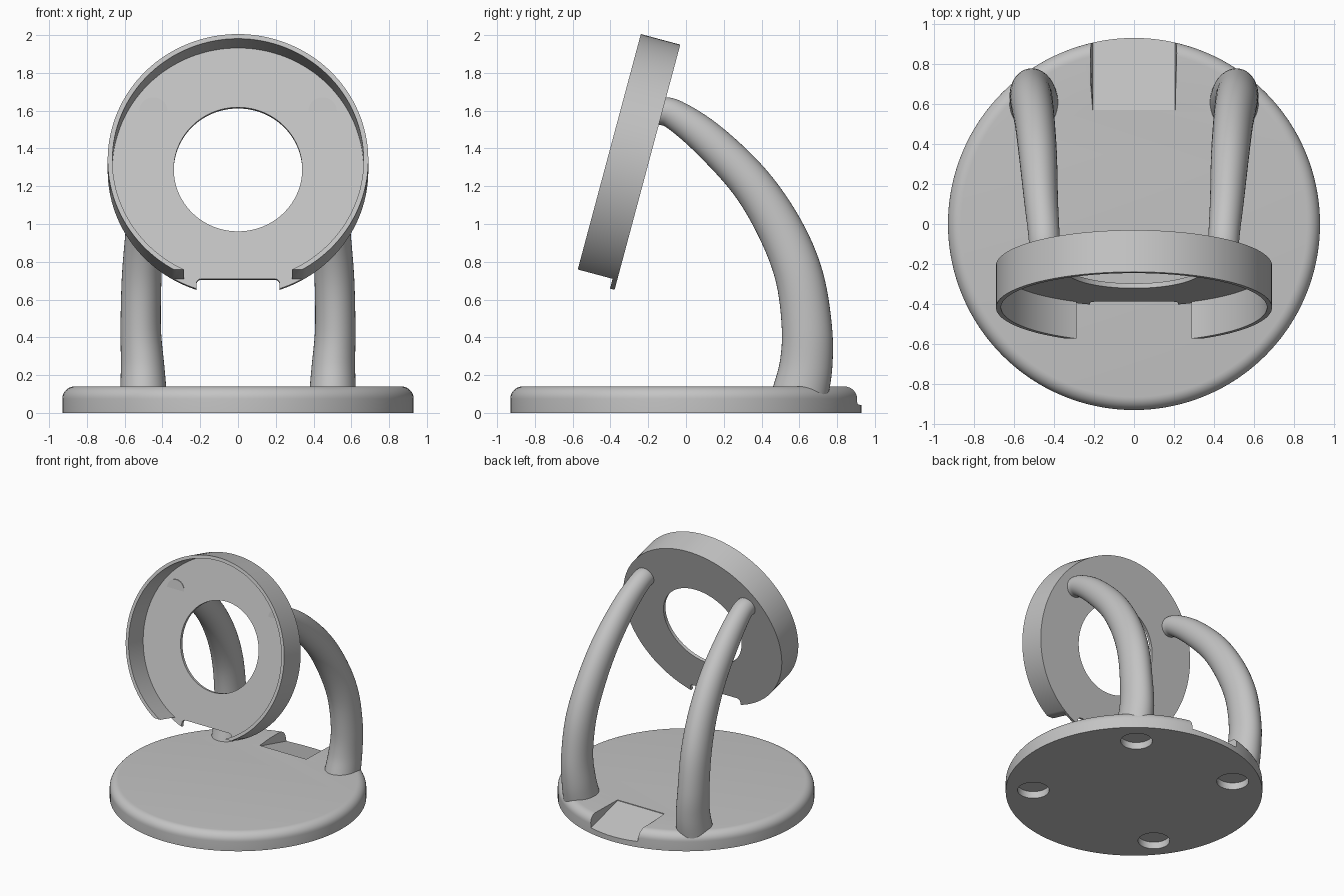
import bpy, bmesh, math
from mathutils import Vector, Matrix

cube = bpy.data.objects.get("Cube")
if cube:
    bpy.data.objects.remove(cube, do_unlink=True)

GREY = (0.55, 0.55, 0.55, 1)
grey = bpy.data.materials.new("matte_grey")
grey.use_nodes = True
grey.diffuse_color = GREY
bsdf = next(n for n in grey.node_tree.nodes if n.type == 'BSDF_PRINCIPLED')
bsdf.inputs["Base Color"].default_value = GREY
bsdf.inputs["Roughness"].default_value = 0.6


def make_object(name, bm):
    bmesh.ops.recalc_face_normals(bm, faces=bm.faces)
    mesh = bpy.data.meshes.new(name)
    bm.to_mesh(mesh)
    bm.free()
    mesh.materials.append(grey)
    obj = bpy.data.objects.new(name, mesh)
    bpy.context.collection.objects.link(obj)
    return obj


def lathe(name, profile, axis, closed, steps=128):
    """Spin a profile of points around an axis through the origin."""
    bm = bmesh.new()
    verts = [bm.verts.new(p) for p in profile]
    edges = [bm.edges.new(pair) for pair in zip(verts, verts[1:])]
    if closed:
        edges.append(bm.edges.new((verts[-1], verts[0])))
    bmesh.ops.spin(bm, geom=verts + edges, cent=(0, 0, 0), axis=axis,
                   angle=math.tau, steps=steps, use_duplicate=False)
    bmesh.ops.remove_doubles(bm, verts=bm.verts, dist=0.0005)
    if not closed:
        bmesh.ops.holes_fill(bm, edges=[e for e in bm.edges if e.is_boundary], sides=0)
    return make_object(name, bm)


def box(name, low, high):
    bm = bmesh.new()
    low, high = Vector(low), Vector(high)
    bmesh.ops.create_cube(bm, size=1, matrix=Matrix.Translation((low + high) / 2)
                          @ Matrix.Diagonal((*(high - low), 1)))
    return make_object(name, bm)


def select_only(obj):
    bpy.ops.object.select_all(action='DESELECT')
    obj.select_set(True)
    bpy.context.view_layer.objects.active = obj


def cut(obj, cutter):
    """Subtract the cutter and throw it away."""
    cutter.hide_render = True
    mod = obj.modifiers.new("cut", 'BOOLEAN')
    mod.operation = 'DIFFERENCE'
    mod.solver = 'EXACT'
    mod.object = cutter
    select_only(obj)
    bpy.ops.object.modifier_apply(modifier=mod.name)
    bpy.data.objects.remove(cutter, do_unlink=True)


def smooth(obj):
    select_only(obj)
    bpy.ops.object.shade_smooth_by_angle(angle=math.radians(30))


# Round base with a soft top edge
RADIUS, TOP, ROUND = 0.93, 0.14, 0.065
profile = [(RADIUS, 0, 0)]
for i in range(9):
    a = math.pi / 2 * i / 8
    profile.append((RADIUS - ROUND + ROUND * math.cos(a), 0, TOP - ROUND + ROUND * math.sin(a)))
base = lathe("base", profile, (0, 0, 1), closed=False)

# Sloping cable channel at the back of the base
bm = bmesh.new()
ends = []
for y, floor in ((0.57, TOP - 0.005), (1.0, 0.022)):
    ends.append([bm.verts.new(p) for p in ((-0.205, y, floor), (0.205, y, floor),
                                           (0.225, y, 0.2), (-0.225, y, 0.2))])
bm.faces.new(ends[0])
bm.faces.new(ends[1])
for i in range(4):
    j = (i + 1) % 4
    bm.faces.new((ends[0][i], ends[0][j], ends[1][j], ends[1][i]))
cut(base, make_object("channel_cutter", bm))

# Four foot recesses underneath
for x, y in ((0.455, 0.57), (0.57, -0.455)):
    for side in (-1, 1):
        bm = bmesh.new()
        bmesh.ops.create_cone(bm, cap_ends=True, segments=48, radius1=0.115, radius2=0.115,
                              depth=0.12, matrix=Matrix.Translation((side * x, y, -0.005)))
        cut(base, make_object("foot_cutter", bm))
smooth(base)

# Tilted round holder: ring-shaped back plate with a rim around it
OUTER, INNER, HOLE, DEPTH, PLATE, FLAT = 0.69, 0.665, 0.34, 0.216, 0.025, -0.60
holder = lathe("holder", [(HOLE, 0, 0), (OUTER, 0, 0), (OUTER, -DEPTH, 0), (INNER, -DEPTH, 0),
                          (INNER, -PLATE, 0), (HOLE, -PLATE, 0)], (0, 1, 0), closed=True)
# Rim opening at the bottom
cut(holder, box("rim_cutter", (-0.5, -0.4, -1), (0.5, -PLATE, FLAT)))
# Notch in the plate with rounded corners
notch = box("notch_cutter", (-0.22, -0.1, -1), (0.22, 0.1, FLAT))
bm = bmesh.new()
bm.from_mesh(notch.data)
corners = [e for e in bm.edges if all(v.co.z > -0.7 for v in e.verts)
           and abs(e.verts[0].co.x - e.verts[1].co.x) < 0.01]
bmesh.ops.bevel(bm, geom=corners, offset=0.025, segments=5, profile=0.5, affect='EDGES')
bm.to_mesh(notch.data)
bm.free()
cut(holder, notch)
smooth(holder)
holder.location = (0, -0.209, 1.283)
holder.rotation_euler.x = math.radians(-15)

# Curved tapering arms: x, y, z, half width, half depth
ARM = [(0.50, 0.60, 0.08, 0.125, 0.15),
       (0.505, 0.635, 0.25, 0.115, 0.14),
       (0.515, 0.64, 0.45, 0.107, 0.133),
       (0.51, 0.60, 0.72, 0.105, 0.127),
       (0.495, 0.50, 0.97, 0.10, 0.12),
       (0.48, 0.34, 1.22, 0.095, 0.108),
       (0.465, 0.12, 1.445, 0.085, 0.096),
       (0.45, -0.06, 1.578, 0.078, 0.08),
       (0.448, -0.15, 1.60, 0.075, 0.072)]


def spline(points, steps=6):
    """Smooth curve through all the points."""
    pts = [Vector(p) for p in points]
    pts = [pts[0] * 2 - pts[1]] + pts + [pts[-1] * 2 - pts[-2]]
    out = []
    for a, b, c, d in zip(pts, pts[1:], pts[2:], pts[3:]):
        for i in range(steps):
            t = i / steps
            out.append(b + (c - a) * (t / 2) + (a * 2 - b * 5 + c * 4 - d) * (t * t / 2)
                       + (b * 3 - a - c * 3 + d) * (t ** 3 / 2))
    return out + [pts[-2]]


def arm(name, side, count=40):
    path = spline(ARM)
    bm = bmesh.new()
    rings = []
    for i, p in enumerate(path):
        before, after = path[max(i - 1, 0)], path[min(i + 1, len(path) - 1)]
        tangent = Vector((0, after[1] - before[1], after[2] - before[2])).normalized()
        across = Vector((1, 0, 0))
        normal = tangent.cross(across)
        ring = []
        for k in range(count):
            a = math.tau * k / count
            v = (Vector(p[:3]) + across * (p[3] * math.cos(a)) + normal * (p[4] * math.sin(a)))
            v.x *= side
            ring.append(bm.verts.new(v))
        rings.append(ring)
    for low, high in zip(rings, rings[1:]):
        for k in range(count):
            n = (k + 1) % count
            bm.faces.new((low[k], low[n], high[n], high[k]))
    bm.faces.new(rings[0])
    bm.faces.new(rings[-1])
    smooth(make_object(name, bm))


arm("left_arm", 1)
arm("right_arm", -1)
